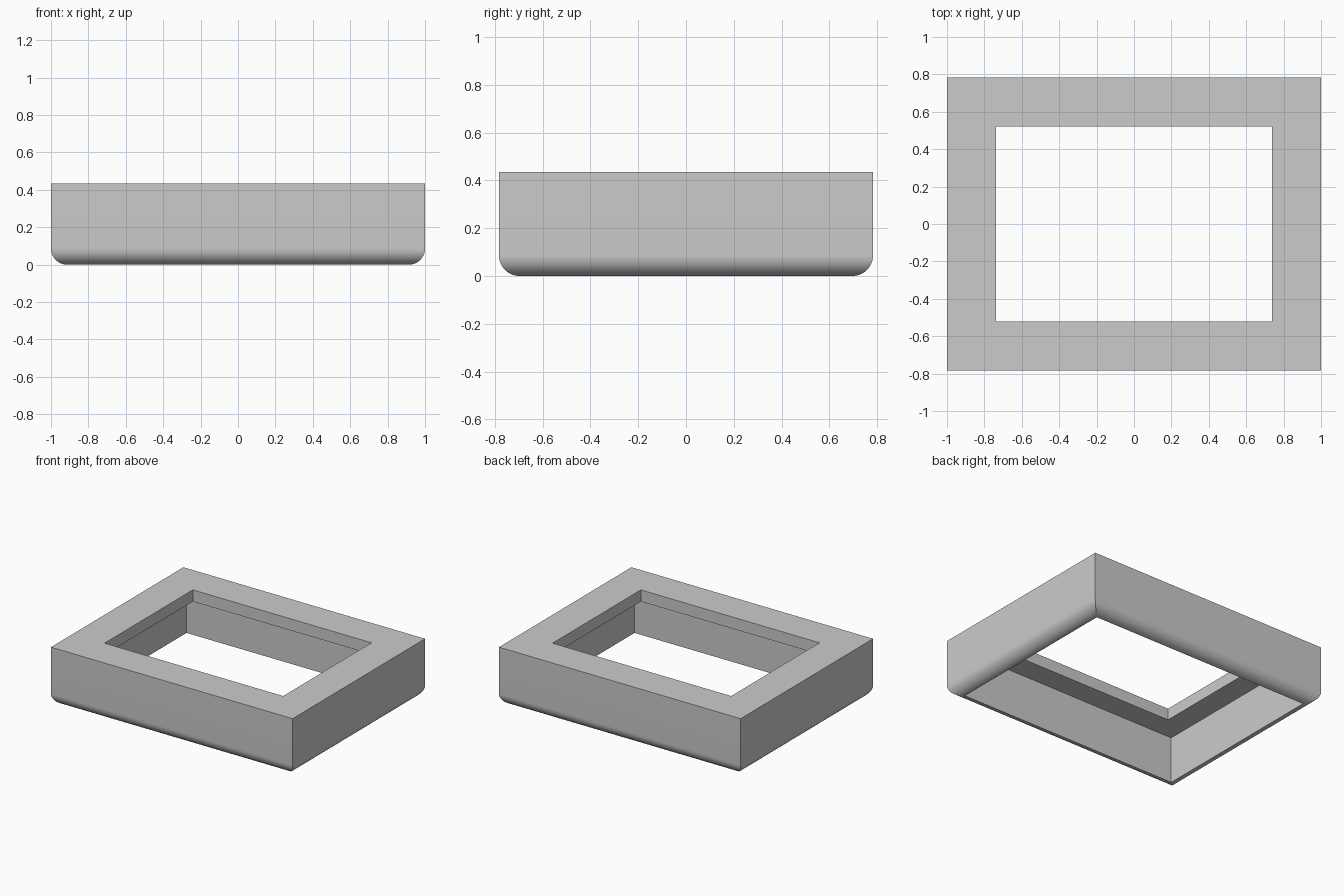
import bpy, bmesh, math

if "Cube" in bpy.data.objects:
    bpy.data.objects.remove(bpy.data.objects["Cube"])

U = 2 / 23                       # wall thickness, also lip depth and fillet radius
HALF_X, HALF_Y, HEIGHT = 1.0, 9 * U, 5 * U
FILLET_STEPS = 16

grey = bpy.data.materials.new("light_grey")
grey.use_nodes = True
colour = (0.6, 0.6, 0.6, 1)
grey.diffuse_color = colour
grey.node_tree.nodes["Principled BSDF"].inputs["Base Color"].default_value = colour

# Cross-section as (inset, height): top, lip, rebate, inner wall, rounded outer foot
profile = [(0, HEIGHT), (3 * U, HEIGHT), (3 * U, HEIGHT - U), (U, HEIGHT - U)]
for i in range(FILLET_STEPS + 1):
    a = math.pi / 2 * i / FILLET_STEPS
    profile.append((U * (1 - math.sin(a)), U * (1 - math.cos(a))))

# Sweep the section around the rectangle with mitred corners
bm = bmesh.new()
corners = [(-1, -1), (1, -1), (1, 1), (-1, 1)]
rings = [[bm.verts.new((sx * (HALF_X - d), sy * (HALF_Y - d), z)) for d, z in profile]
         for sx, sy in corners]
for k in range(4):
    a, b = rings[k], rings[(k + 1) % 4]
    for i in range(len(profile)):
        j = (i + 1) % len(profile)
        bm.faces.new((a[i], a[j], b[j], b[i]))
bmesh.ops.recalc_face_normals(bm, faces=bm.faces)

mesh = bpy.data.meshes.new("frame")
bm.to_mesh(mesh)
bm.free()
mesh.materials.append(grey)
frame = bpy.data.objects.new("frame", mesh)
bpy.context.collection.objects.link(frame)

# Smooth foot with sharp mitres and edges
bpy.ops.object.select_all(action="DESELECT")
frame.select_set(True)
bpy.context.view_layer.objects.active = frame
bpy.ops.object.shade_smooth_by_angle(angle=math.radians(20))
# Keep the mitre lines crisp where the rounded sides meet
for edge in mesh.edges:
    p, q = (mesh.vertices[v].co for v in edge.vertices)
    if p.x * q.x > 0 and p.y * q.y > 0:
        edge.use_edge_sharp = True
